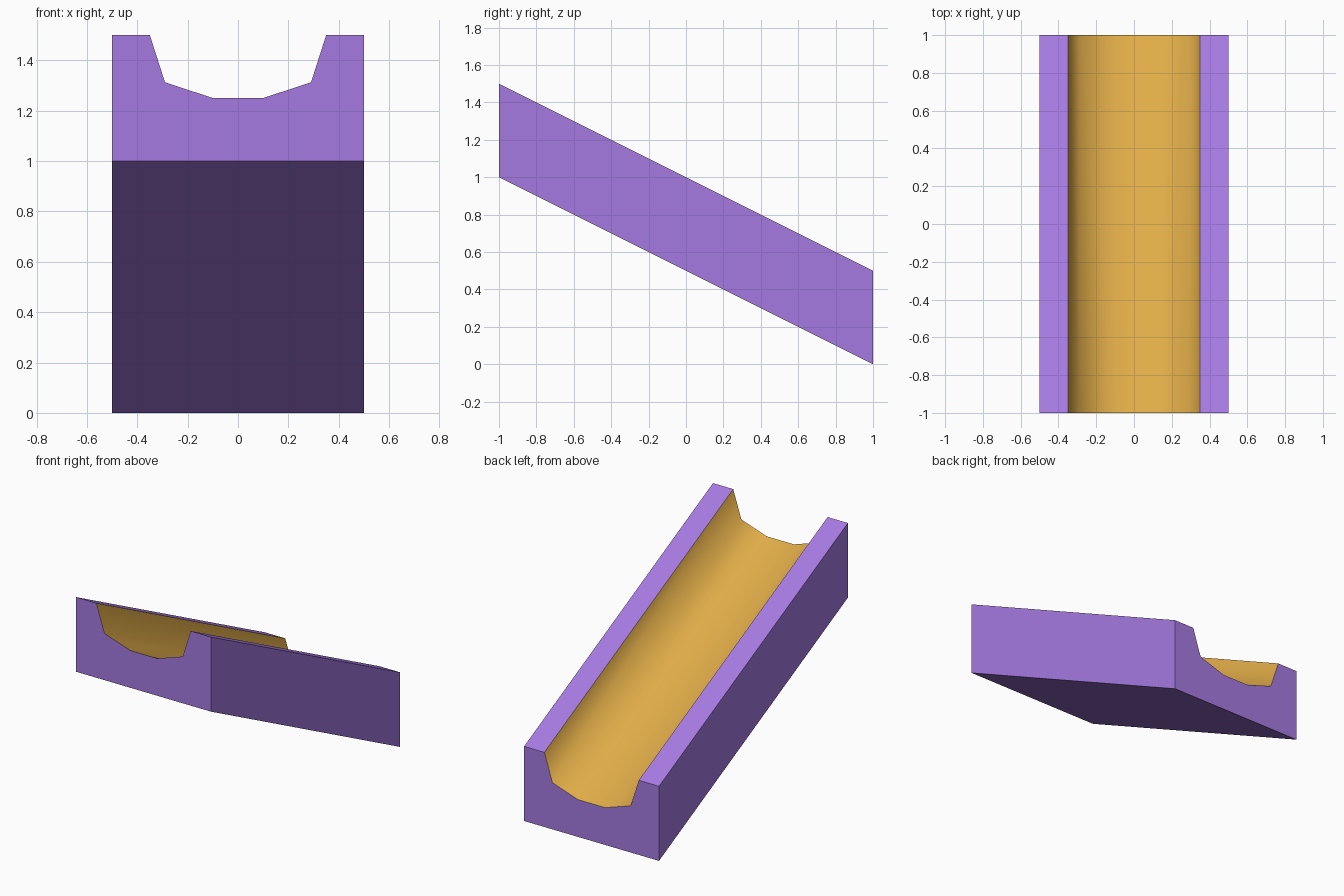
import bpy, bmesh

if "Cube" in bpy.data.objects:
    bpy.data.objects.remove(bpy.data.objects["Cube"])


def material(name, rgb):
    m = bpy.data.materials.new(name)
    m.diffuse_color = (*rgb, 1.0)
    m.use_nodes = True
    m.node_tree.nodes["Principled BSDF"].inputs["Base Color"].default_value = m.diffuse_color
    return m


# Half cross-section (x, z): outer base, outer top, channel rim, channel curve
half = [(0.5, 0.0), (0.5, 0.5), (0.35, 0.5), (0.29, 0.313), (0.1, 0.25)]
profile = half + [(-x, z) for x, z in reversed(half)]
n = len(profile)
channel = range(2, 7)  # profile segments lining the channel

bm = bmesh.new()
# High end at the front, low end at the back, both cut vertically
front = [bm.verts.new((x, -1, z + 1)) for x, z in profile]
back = [bm.verts.new((x, 1, z)) for x, z in profile]
bm.faces.new(front)
bm.faces.new(list(reversed(back)))
for i in range(n):
    j = (i + 1) % n
    f = bm.faces.new((front[i], back[i], back[j], front[j]))
    if i in channel:
        f.material_index = 1
        f.smooth = True
bmesh.ops.recalc_face_normals(bm, faces=bm.faces)

# Only the creases inside the channel are smooth
for e in bm.edges:
    e.smooth = all(f.smooth for f in e.link_faces)

mesh = bpy.data.meshes.new("sloped_chute")
bm.to_mesh(mesh)
bm.free()
mesh.materials.append(material("purple", (0.381, 0.195, 0.76)))
mesh.materials.append(material("golden yellow", (0.745, 0.413, 0.065)))
chute = bpy.data.objects.new("sloped_chute", mesh)
bpy.context.collection.objects.link(chute)
